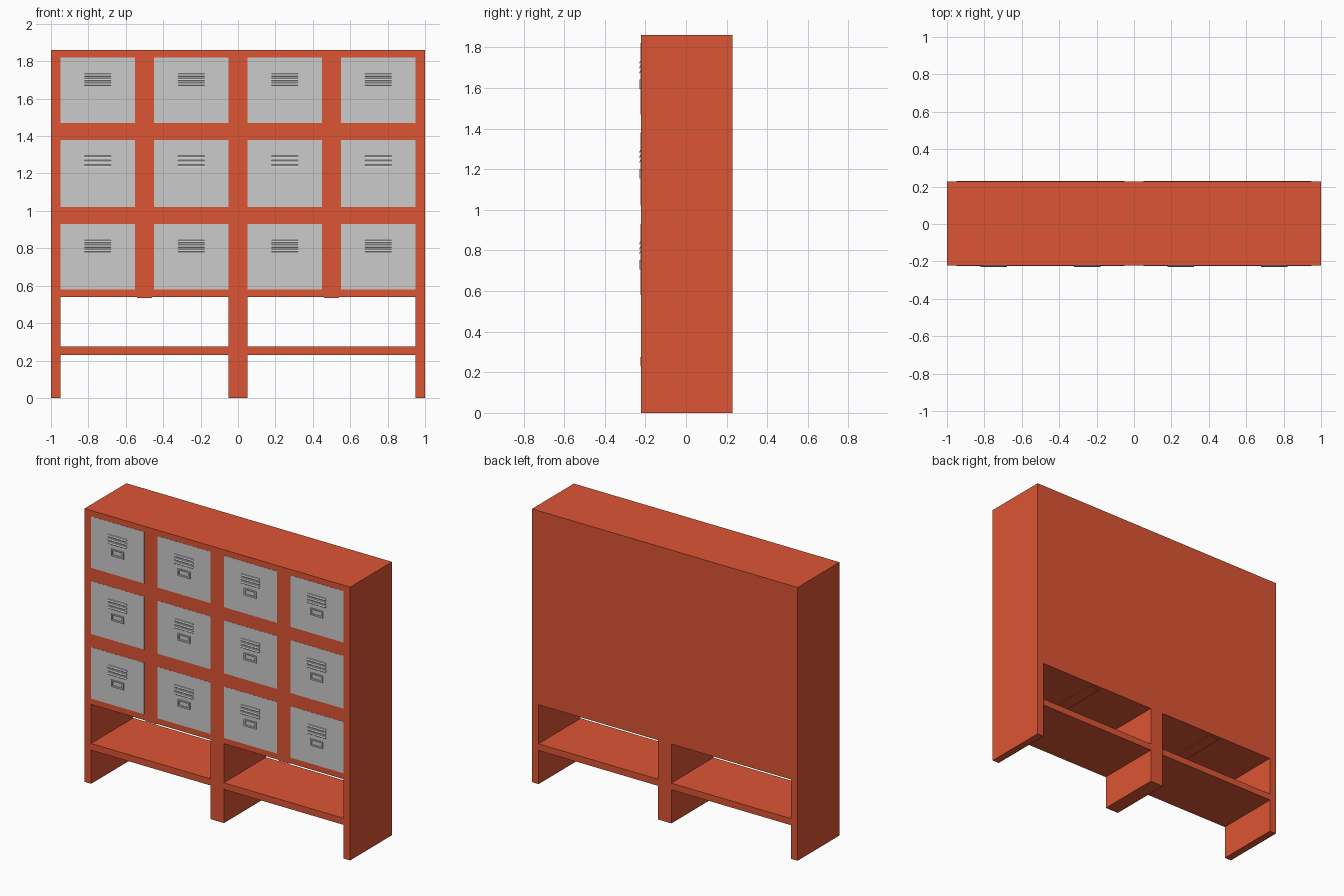
import bpy, bmesh

if "Cube" in bpy.data.objects:
    bpy.data.objects.remove(bpy.data.objects["Cube"])

FRONT, BACK = -0.222, 0.228
red = bpy.data.materials.new("red_paint")
red.diffuse_color = (0.72, 0.09, 0.035, 1)
red.use_nodes = True
red.node_tree.nodes["Principled BSDF"].inputs["Base Color"].default_value = red.diffuse_color


def finish(name, bm, mat=None):
    bmesh.ops.recalc_face_normals(bm, faces=bm.faces)
    me = bpy.data.meshes.new(name)
    bm.to_mesh(me)
    bm.free()
    ob = bpy.data.objects.new(name, me)
    bpy.context.collection.objects.link(ob)
    if mat:
        me.materials.append(mat)
    return ob


def add_box(bm, x0, x1, y0, y1, z0, z1):
    verts = bmesh.ops.create_cube(bm, size=1)["verts"]
    for v in verts:
        v.co = (x1 if v.co.x > 0 else x0, y1 if v.co.y > 0 else y0, z1 if v.co.z > 0 else z0)


def box(name, *dims, mat=None):
    bm = bmesh.new()
    add_box(bm, *dims)
    return finish(name, bm, mat)


def extrude_profile(bm, pts, x0, x1):
    # side profile in (y, z), swept along x
    face = bm.faces.new([bm.verts.new((x0, y, z)) for y, z in pts])
    ext = bmesh.ops.extrude_face_region(bm, geom=[face])["geom"]
    bmesh.ops.translate(bm, vec=(x1 - x0, 0, 0), verts=[g for g in ext if isinstance(g, bmesh.types.BMVert)])


# carcass: top, sides, central upright and back panel
box("top_board", -1, 1, FRONT, BACK, 1.82, 1.86, mat=red)
for name, a, b in (("left_side", -1, -0.95), ("centre_upright", -0.05, 0.05), ("right_side", 0.95, 1)):
    box(name, a, b, FRONT, BACK, 0, 1.82, mat=red)

for side, a, b in (("left", -0.95, -0.05), ("right", 0.05, 0.95)):
    mid = (a + b) / 2
    box(side + "_back_panel", a, b, BACK - 0.02, BACK, 0.58, 1.82, mat=red)
    # open shoe shelf, proud of the carcass by a hair
    box(side + "_open_shelf", a, b, FRONT - 0.002, BACK + 0.002, 0.23, 0.275, mat=red)
    # locker floors
    for i, (z0, z1) in enumerate(((0.54, 0.58), (0.93, 1.02), (1.38, 1.47))):
        box(f"{side}_locker_floor_{i}", a, b, FRONT, BACK, z0, z1, mat=red)
    # dividers between the paired lockers, with a tenon under the floor
    for i, (z0, z1) in enumerate(((0.58, 0.93), (1.02, 1.38), (1.47, 1.82))):
        box(f"{side}_divider_{i}", mid - 0.05, mid + 0.05, FRONT, BACK - 0.02, z0, z1, mat=red)
    box(side + "_divider_tenon", mid - 0.04, mid + 0.04, FRONT, BACK - 0.02, 0.535, 0.54, mat=red)

# doors with louvres and card holders
DOOR = FRONT - 0.001
for r, (z0, z1) in enumerate(((0.58, 0.93), (1.02, 1.38), (1.47, 1.82))):
    for c, x in enumerate((-0.75, -0.25, 0.25, 0.75)):
        tag = f"_{r}_{c}"
        box("door" + tag, x - 0.2, x + 0.2, DOOR, DOOR + 0.02, z0, z1)

        # three sloping louvres
        bm = bmesh.new()
        for k in range(3):
            t = z1 - 0.085 - k * 0.024
            extrude_profile(bm, [(DOOR, t), (DOOR - 0.004, t - 0.003), (DOOR - 0.007, t - 0.014),
                                 (DOOR - 0.005, t - 0.016), (DOOR, t - 0.006)], x - 0.07, x + 0.07)
        finish("louvres" + tag, bm)

        # rectangular card holder frame
        bm = bmesh.new()
        b, t = z1 - 0.225, z1 - 0.178
        y0 = DOOR - 0.007
        add_box(bm, x - 0.046, x + 0.047, y0, DOOR, b, b + 0.01)
        add_box(bm, x - 0.046, x + 0.047, y0, DOOR, t - 0.008, t)
        add_box(bm, x - 0.046, x - 0.036, y0, DOOR, b + 0.01, t - 0.008)
        add_box(bm, x + 0.035, x + 0.047, y0, DOOR, b + 0.01, t - 0.008)
        finish("card_holder" + tag, bm)
